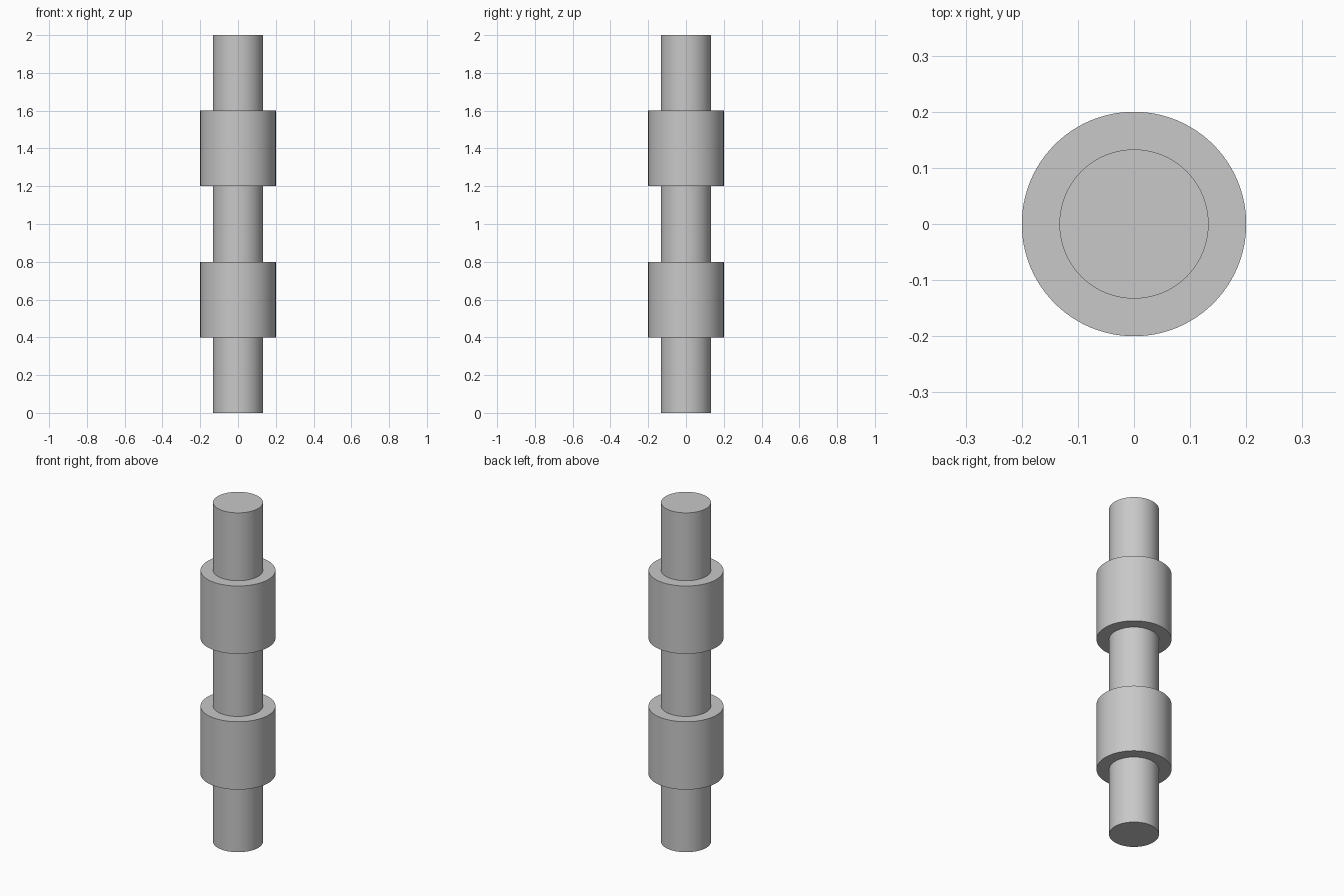
import bpy
import bmesh
import math

cube = bpy.data.objects.get("Cube")
if cube:
    bpy.data.objects.remove(cube, do_unlink=True)

SHAFT_R, COLLAR_R = 0.133, 0.2
STEP = 0.4      # length of each shaft section and collar
SECTIONS = 5    # shaft, collar, shaft, collar, shaft
SIDES = 96

# Plain grey metal
grey = bpy.data.materials.new("grey_metal")
grey.use_nodes = True
colour = (0.58, 0.58, 0.58, 1)
grey.diffuse_color = colour
grey.node_tree.nodes["Principled BSDF"].inputs["Base Color"].default_value = colour

# Stepped profile, alternating shaft and collar radii, closed at the axis
profile = [(0, 0)]
for i in range(SECTIONS):
    r = COLLAR_R if i % 2 else SHAFT_R
    profile += [(r, i * STEP), (r, (i + 1) * STEP)]
profile.append((0, SECTIONS * STEP))

# Spin the profile into one solid shaft with two collars
bm = bmesh.new()
verts = [bm.verts.new((r, 0, z)) for r, z in profile]
edges = [bm.edges.new(pair) for pair in zip(verts, verts[1:])]
bmesh.ops.spin(bm, geom=verts + edges, cent=(0, 0, 0), axis=(0, 0, 1),
               angle=math.tau, steps=SIDES)
bmesh.ops.remove_doubles(bm, verts=bm.verts, dist=0.0001)
bmesh.ops.recalc_face_normals(bm, faces=bm.faces)
mesh = bpy.data.meshes.new("collared_shaft")
bm.to_mesh(mesh)
bm.free()
mesh.materials.append(grey)

shaft = bpy.data.objects.new("collared_shaft", mesh)
bpy.context.collection.objects.link(shaft)

# Smooth round walls with sharp rims
bpy.ops.object.select_all(action="DESELECT")
shaft.select_set(True)
bpy.context.view_layer.objects.active = shaft
bpy.ops.object.shade_smooth_by_angle(angle=math.radians(30))
